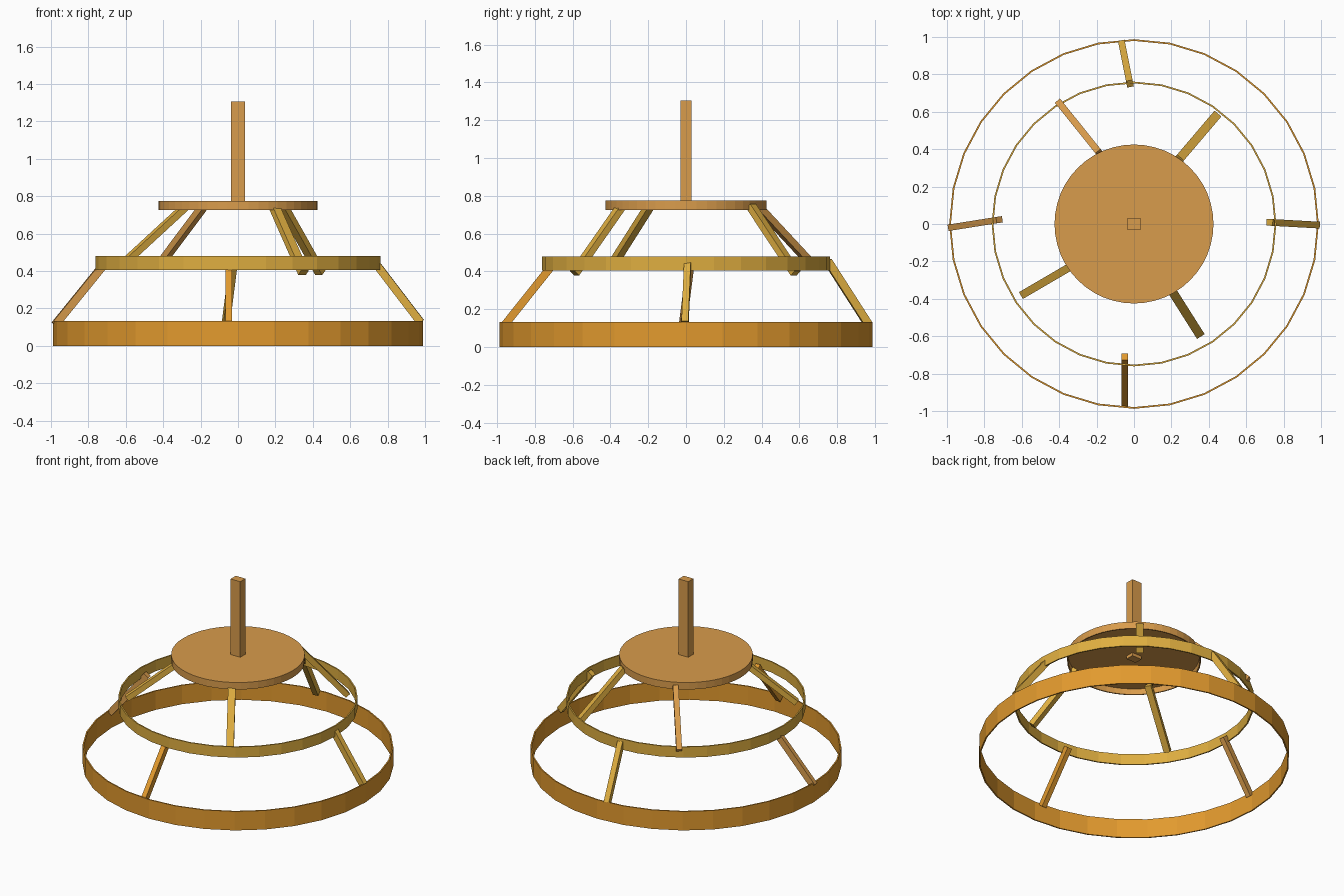
import bpy, bmesh, math
from mathutils import Vector, Matrix

if "Cube" in bpy.data.objects:
    bpy.data.objects.remove(bpy.data.objects["Cube"])


def material(name, rgb):
    m = bpy.data.materials.new(name)
    lin = [(c / 255 / 12.92 if c < 10 else ((c / 255 + 0.055) / 1.055) ** 2.4) for c in rgb]
    m.diffuse_color = (*lin, 1)
    m.use_nodes = True
    m.node_tree.nodes["Principled BSDF"].inputs["Base Color"].default_value = m.diffuse_color
    return m


orange = material("orange wood", (226, 154, 46))
yellow = material("golden wood", (223, 174, 64))
tan = material("tan wood", (217, 156, 76))


def add_object(name, bm, mat):
    bmesh.ops.recalc_face_normals(bm, faces=bm.faces[:])
    me = bpy.data.meshes.new(name)
    bm.to_mesh(me)
    bm.free()
    me.materials.append(mat)
    ob = bpy.data.objects.new(name, me)
    bpy.context.collection.objects.link(ob)
    return ob


def lathe(name, profile, sides, mat):
    """Turn a closed (radius, height) profile; radius 0 makes a pole."""
    bm = bmesh.new()
    rings = []
    for r, z in profile:
        if r == 0:
            rings.append([bm.verts.new((0, 0, z))] * sides)
        else:
            rings.append([bm.verts.new((r * math.cos(2 * math.pi * i / sides),
                                        r * math.sin(2 * math.pi * i / sides), z))
                          for i in range(sides)])
    for a, b in zip(rings, rings[1:] + rings[:1]):
        for i in range(sides):
            j = (i + 1) % sides
            corners = list(dict.fromkeys([a[i], a[j], b[j], b[i]]))
            if len(corners) > 2:
                bm.faces.new(corners)
    return add_object(name, bm, mat)


def hoop(name, r, z0, z1, mat):
    t = 0.009
    return lathe(name, [(r, z0), (r, z1), (r - t, z1), (r - t, z0)], 32, mat)


def strut(name, low, high, width, depth, mat):
    """Square bar running between two points."""
    low, high = Vector(low), Vector(high)
    d = high - low
    axis = d.normalized()
    side = axis.cross(Vector((0, 0, 1))).normalized()
    rot = Matrix((side, axis.cross(side), axis)).transposed().to_4x4()
    bm = bmesh.new()
    bmesh.ops.create_cube(bm, size=1, matrix=Matrix.Translation((low + high) / 2) @ rot
                          @ Matrix.Diagonal((width, depth, d.length, 1)))
    return add_object(name, bm, mat)


# Stacked hoops
hoop("lower_hoop", 0.988, 0.0, 0.133, orange)
hoop("middle_hoop", 0.761, 0.405, 0.48, yellow)

# Shallow cap, open underneath
lathe("top_cap", [(0, 0.775), (0.425, 0.775), (0.425, 0.726),
                  (0.417, 0.726), (0.417, 0.767), (0, 0.767)], 48, tan)

# Hanging post
bm = bmesh.new()
bmesh.ops.create_cube(bm, size=1, matrix=Matrix.Translation((0, 0, 1.025))
                      @ Matrix.Diagonal((0.075, 0.058, 0.56, 1)))
add_object("post", bm, tan)

# Struts between the lower and middle hoops
strut("lower_strut_front", (-0.05, -0.965, 0.11), (-0.05, -0.71, 0.43), 0.034, 0.042, orange)
strut("lower_strut_back", (-0.065, 0.965, 0.12), (-0.022, 0.75, 0.455), 0.036, 0.042, yellow)
strut("lower_strut_left", (-0.978, -0.018, 0.112), (-0.72, 0.023, 0.43), 0.034, 0.042, tan)
strut("lower_strut_right", (0.977, -0.005, 0.125), (0.725, 0.009, 0.455), 0.036, 0.042, yellow)

# Struts between the middle hoop and the cap
strut("upper_strut_back_left", (-0.402, 0.65, 0.455), (-0.185, 0.38, 0.745), 0.036, 0.038, tan)
strut("upper_strut_back_right", (0.44, 0.58, 0.39), (0.24, 0.345, 0.745), 0.048, 0.036, yellow)
strut("upper_strut_front_left", (-0.595, -0.377, 0.455), (-0.28, -0.193, 0.745), 0.042, 0.036, yellow)
strut("upper_strut_front_right", (0.35, -0.59, 0.39), (0.193, -0.342, 0.745), 0.048, 0.036, yellow)
